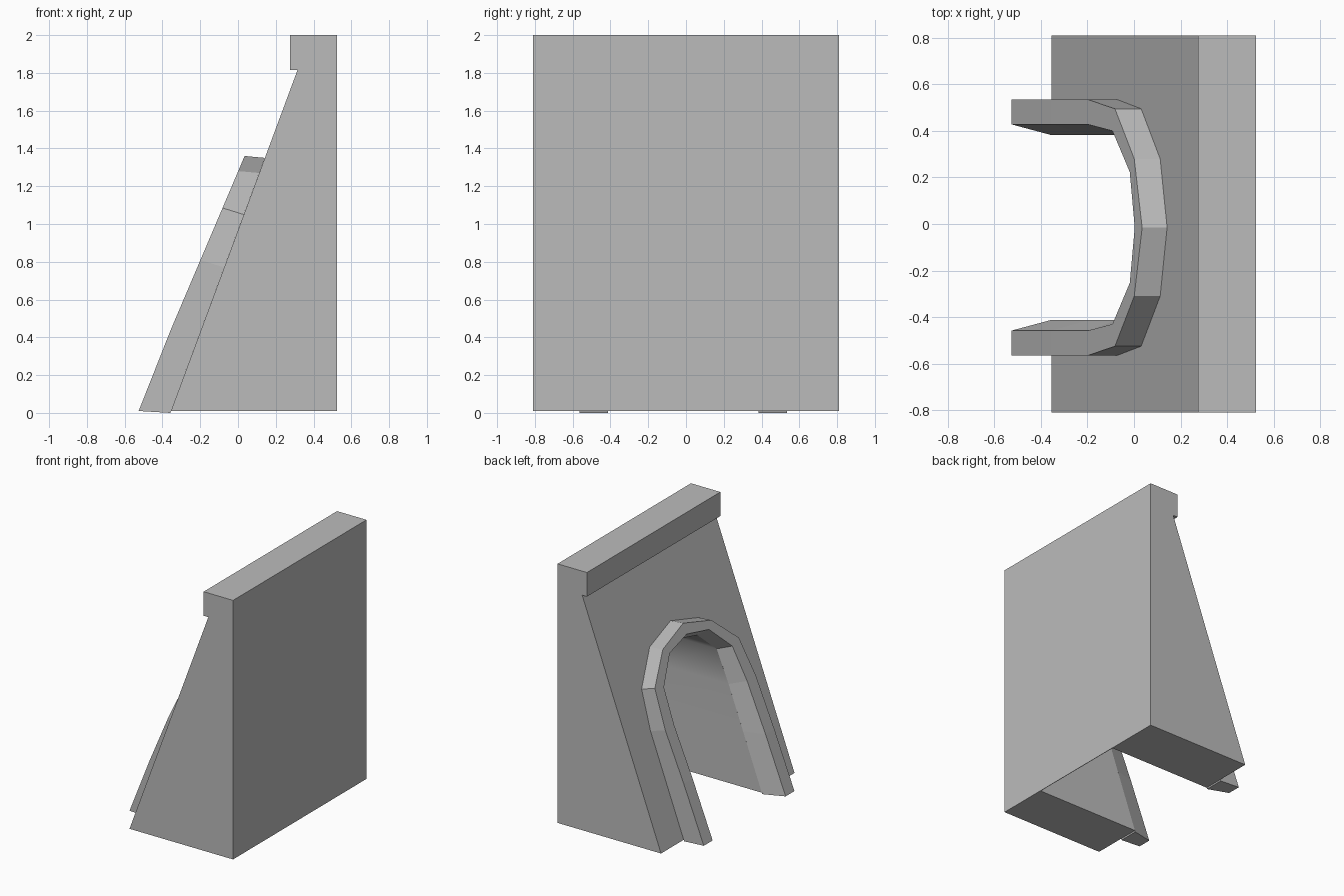
import bpy, bmesh, math

cube = bpy.data.objects.get("Cube")
if cube:
    bpy.data.objects.remove(cube)

stone = bpy.data.materials.new("grey_stone")
stone.use_nodes = True
GREY = (0.5, 0.5, 0.5, 1)
stone.diffuse_color = GREY
stone.node_tree.nodes["Principled BSDF"].inputs["Base Color"].default_value = GREY

CENTRE_Y = -0.015


def make_object(name, bm):
    bmesh.ops.recalc_face_normals(bm, faces=bm.faces)
    mesh = bpy.data.meshes.new(name)
    bm.to_mesh(mesh)
    bm.free()
    obj = bpy.data.objects.new(name, mesh)
    bpy.context.collection.objects.link(obj)
    mesh.materials.append(stone)
    return obj


def prism(name, points, offset):
    """Extrude a closed polygon along an offset."""
    bm = bmesh.new()
    face = bm.faces.new([bm.verts.new(p) for p in points])
    moved = bmesh.ops.extrude_face_region(bm, geom=[face])["geom"]
    bmesh.ops.translate(bm, vec=offset,
                        verts=[v for v in moved if isinstance(v, bmesh.types.BMVert)])
    return make_object(name, bm)


def slope_x(z):
    """Position of the leaning face at a height."""
    return -0.355 + 0.371 * (z - 0.01)


def front_x(z):
    """Position of the arch trim's outer face at a height."""
    return -0.53 + 0.395 * z if z < 0.44 else -0.356 + 0.425 * (z - 0.44)


def arch(half, x_at):
    """Mirror (half width, height) pairs into an arch of 3D points."""
    full = half + [(-w, z) for w, z in reversed(half[:-1])]
    return [(x_at(z), CENTRE_Y + w, z) for w, z in full]


# Buttress wall with an overhanging cap
profile = [(0.525, 0.01), (0.525, 2), (0.275, 2), (0.275, 1.815),
           (0.315, 1.815), (-0.355, 0.01)]
wall = prism("leaning_wall", [(x, -0.81, z) for x, z in profile], (0, 1.62, 0))

# Arched recess, leaving only a thin back skin
inner_back = [(0.398, 0), (0.398, 0.44), (0.398, 0.77), (0.385, 1.02), (0.23, 1.17), (0, 1.22)]
opening = [(w, z if z else -0.2) for w, z in inner_back]
cutter = prism("recess_cutter", arch(opening, lambda z: -1), (1.521, 0, 0))
cut = wall.modifiers.new("recess", "BOOLEAN")
cut.operation = "DIFFERENCE"
cut.solver = "EXACT"
cut.object = cutter
cutter.hide_render = True
cutter.hide_set(True)

bpy.context.view_layer.objects.active = wall
wall.select_set(True)
bpy.ops.object.modifier_apply(modifier="recess")
bpy.ops.object.shade_smooth_by_angle(angle=math.radians(50))
bpy.data.objects.remove(cutter)

# Arch trim: four arched loops joined into a rectangular band
outer_front = [(0.55, 0.01), (0.55, 0.44), (0.55, 0.81), (0.51, 1.085), (0.295, 1.28), (0, 1.36)]
outer_back = [(0.55, 0), (0.55, 0.40), (0.55, 0.77), (0.51, 1.05), (0.295, 1.27), (0, 1.35)]
inner_front = [(0.443, 0.01), (0.443, 0.44), (0.443, 0.81), (0.415, 1.06), (0.238, 1.235), (0, 1.285)]
bm = bmesh.new()
loops = [[bm.verts.new(p) for p in arch(half, x_at)] for half, x_at in
         ((outer_front, front_x), (outer_back, slope_x),
          (inner_back, slope_x), (inner_front, front_x))]
for a, b in zip(loops, loops[1:] + loops[:1]):
    for i in range(len(a) - 1):
        bm.faces.new((a[i], a[i + 1], b[i + 1], b[i]))
for end in (0, -1):
    bm.faces.new([loop[end] for loop in loops])
make_object("arch_trim", bm)
